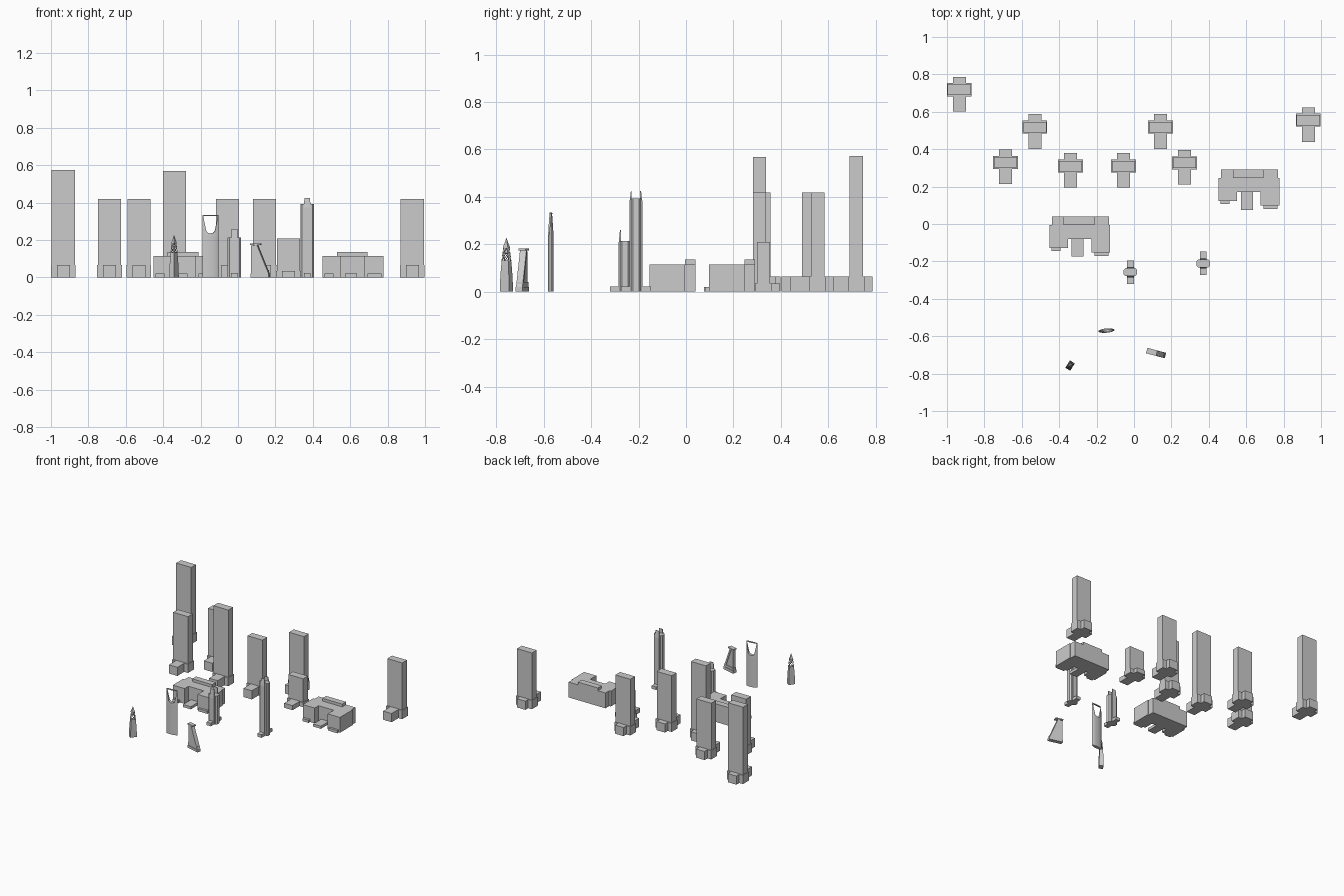
import bpy, bmesh
from math import sin, cos, pi, radians
from mathutils import Matrix, Vector

if "Cube" in bpy.data.objects:
    bpy.data.objects.remove(bpy.data.objects["Cube"])


def finish(name, bm, at=(0, 0), rot=0):
    bmesh.ops.recalc_face_normals(bm, faces=bm.faces)
    mesh = bpy.data.meshes.new(name)
    bm.to_mesh(mesh)
    bm.free()
    ob = bpy.data.objects.new(name, mesh)
    bpy.context.collection.objects.link(ob)
    ob.location = (at[0], at[1], 0)
    ob.rotation_euler.z = radians(rot)
    return ob


def add_loft(bm, rings):
    """Skin a list of equal-length point rings and cap both ends."""
    loops = [[bm.verts.new(p) for p in r] for r in rings]
    n = len(loops[0])
    for a, b in zip(loops, loops[1:]):
        for i in range(n):
            bm.faces.new((a[i], a[(i + 1) % n], b[(i + 1) % n], b[i]))
    bm.faces.new(loops[0])
    bm.faces.new(loops[-1])


def add_prism(bm, pts, z0, z1):
    add_loft(bm, [[(x, y, z) for x, y in pts] for z in (z0, z1)])


def add_side_prism(bm, pts, y0, y1):
    add_loft(bm, [[(x, y, z) for x, z in pts] for y in (y0, y1)])


def rect(x0, x1, y0, y1):
    return [(x0, y0), (x1, y0), (x1, y1), (x0, y1)]


def add_beam(bm, a, b, r):
    a, b = Vector(a), Vector(b)
    m = Matrix.Translation((a + b) / 2) @ (b - a).to_track_quat('Z', 'Y').to_matrix().to_4x4()
    bmesh.ops.create_cone(bm, cap_ends=True, segments=4, radius1=r, radius2=r,
                          depth=(b - a).length, matrix=m)


def cross(hx, hy, ax, front, back):
    return [(-hx, -hy), (-ax, -hy), (-ax, -front), (ax, -front), (ax, -hy), (hx, -hy),
            (hx, hy), (ax, hy), (ax, back), (-ax, back), (-ax, hy), (-hx, hy)]


# slab tower on a cross-shaped podium
def slab_tower(x, y, h, base=0.065):
    bm = bmesh.new()
    add_prism(bm, cross(0.066, 0.035, 0.035, 0.116, 0.069), 0, base)
    finish("tower_podium", bm, (x, y))
    bm = bmesh.new()
    add_prism(bm, rect(-0.062, 0.062, -0.028, 0.028), base, h)
    finish("slab_tower", bm, (x, y))


for x, y, h in [(-0.934, 0.718, 0.573), (-0.687, 0.329, 0.418), (-0.53, 0.518, 0.418),
                (-0.34, 0.31, 0.568), (-0.056, 0.31, 0.418), (0.142, 0.518, 0.418),
                (0.932, 0.555, 0.418)]:
    slab_tower(x, y, h)
slab_tower(0.27, 0.327, 0.209, 0.034)


# low hall with two wings, raised rear block and entrance steps
def winged_hall(x, y):
    bm = bmesh.new()
    add_prism(bm, [(-0.163, -0.122), (-0.065, -0.122), (-0.065, -0.076), (0.061, -0.076),
                   (0.061, -0.148), (0.162, -0.148), (0.162, 0), (0.155, 0), (0.155, 0.045),
                   (-0.15, 0.045), (-0.15, 0), (-0.163, 0)], 0, 0.115)
    finish("winged_hall", bm, (x, y))
    bm = bmesh.new()
    add_prism(bm, rect(-0.087, 0.078, 0, 0.045), 0.115, 0.136)
    finish("hall_raised_block", bm, (x, y))
    bm = bmesh.new()
    for r in [(-0.152, -0.104, -0.14, -0.122), (-0.044, 0.02, -0.17, -0.076),
              (0.078, 0.152, -0.165, -0.148)]:
        add_prism(bm, rect(*r), 0, 0.02)
    finish("hall_entrance_steps", bm, (x, y))


winged_hall(0.615, 0.246)
winged_hall(-0.289, -0.005)


# slim tower with chamfered plan and pointed fins front and back
def fin_tower(x, y, h, tip):
    hx, hy, c = 0.036, 0.021, 0.009
    plan = [(-hx + c, -hy), (hx - c, -hy), (hx, -hy + c), (hx, hy - c),
            (hx - c, hy), (-hx + c, hy), (-hx, hy - c), (-hx, -hy + c)]
    bm = bmesh.new()
    add_prism(bm, plan, 0, h)
    finish("fin_tower_shaft", bm, (x, y))
    bm = bmesh.new()
    for s in (-1, 1):
        add_loft(bm, [[(u, s * v, z) for u, v in rect(-w, w, 0.018, d)]
                      for z, w, d in ((0, 0.018, 0.028), (h - 0.02, 0.018, 0.028),
                                      (tip, 0.015, 0.0215))])
    finish("tower_fins", bm, (x, y))
    bm = bmesh.new()
    for s in (-1, 1):
        add_prism(bm, [(u, s * v) for u, v in rect(-0.018, 0.018, 0.028, 0.063)], 0, 0.023)
    finish("tower_entrance_blocks", bm, (x, y))


fin_tower(-0.019, -0.257, 0.214, 0.26)
fin_tower(0.37, -0.211, 0.393, 0.424)

# lens-plan tower with a U-shaped opening under a thin top bar
lens = [(0.043 * cos(t), 0.0115 * sin(t)) for t in [2 * pi * i / 32 for i in range(32)]]
bm = bmesh.new()
add_loft(bm, [[(x, y * k, z) for x, y in lens]
              for z, k in ((0, 1), (0.22, 1), (0.27, 0.85), (0.31, 0.6), (0.334, 0.4))])
arch = finish("arch_tower", bm, (-0.147, -0.57), 5)
half = [(0.039, 0.328), (0.034, 0.3), (0.027, 0.265), (0.023, 0.247), (0.015, 0.239), (0.006, 0.236)]
bm = bmesh.new()
add_side_prism(bm, half + [(-x, z) for x, z in reversed(half)], -0.05, 0.05)
cutter = finish("opening_cutter", bm, (-0.147, -0.57), 5)
cutter.hide_render = True
cutter.hide_viewport = True
mod = arch.modifiers.new("opening", 'BOOLEAN')
mod.object = cutter
mod.operation = 'DIFFERENCE'
mod.solver = 'EXACT'

# wedge tower: sloping back, flat cap and plinth
wedge_at, wedge_rot = (0.118, -0.69), -15
bm = bmesh.new()
add_side_prism(bm, [(-0.047, 0.02), (0.04, 0.02), (-0.02, 0.17), (-0.047, 0.17)], -0.011, 0.011)
finish("wedge_body", bm, wedge_at, wedge_rot)
bm = bmesh.new()
add_side_prism(bm, [(0.034, 0.02), (0.05, 0.02), (-0.015, 0.176), (-0.029, 0.176)], -0.014, 0.014)
finish("wedge_slope", bm, wedge_at, wedge_rot)
bm = bmesh.new()
add_prism(bm, rect(-0.052, 0.004, -0.015, 0.015), 0.174, 0.182)
finish("wedge_cap", bm, wedge_at, wedge_rot)
bm = bmesh.new()
add_prism(bm, rect(-0.05, 0.052, -0.015, 0.015), 0, 0.02)
add_prism(bm, rect(-0.048, 0.045, -0.013, 0.013), 0.02, 0.04)
finish("wedge_plinth", bm, wedge_at, wedge_rot)

# needle tower: tapered body, open corner frame, collars and pointed top
needle_at, needle_rot = (-0.342, -0.757), 57


def level(k, z):
    return [(x * k, y * k, z) for x, y in rect(-0.023, 0.023, -0.0155, 0.0155)]


bm = bmesh.new()
add_loft(bm, [level(1, 0), level(0.95, 0.05), level(0.86, 0.09), level(0.72, 0.132)])
finish("needle_body", bm, needle_at, needle_rot)
bm = bmesh.new()
low, mid, top = level(0.7, 0.13), level(0.56, 0.16), level(0.42, 0.186)
for i in range(4):
    j = (i + 1) % 4
    for a, b in ((low[i], mid[i]), (mid[i], top[i]), (low[i], mid[j]), (low[j], mid[i]),
                 (mid[i], mid[j]), (mid[i], top[j])):
        add_beam(bm, a, b, 0.0013)
finish("needle_frame", bm, needle_at, needle_rot)
bm = bmesh.new()
bmesh.ops.create_icosphere(bm, subdivisions=2, radius=0.009, matrix=Matrix.Translation((0, 0, 0.169)))
orb = finish("needle_orb", bm, needle_at, needle_rot)
for p in orb.data.polygons:
    p.use_smooth = True
bm = bmesh.new()
add_loft(bm, [level(0.55, 0.182), level(0.55, 0.187), level(0.3, 0.203), level(0.03, 0.226)])
finish("needle_spire", bm, needle_at, needle_rot)
